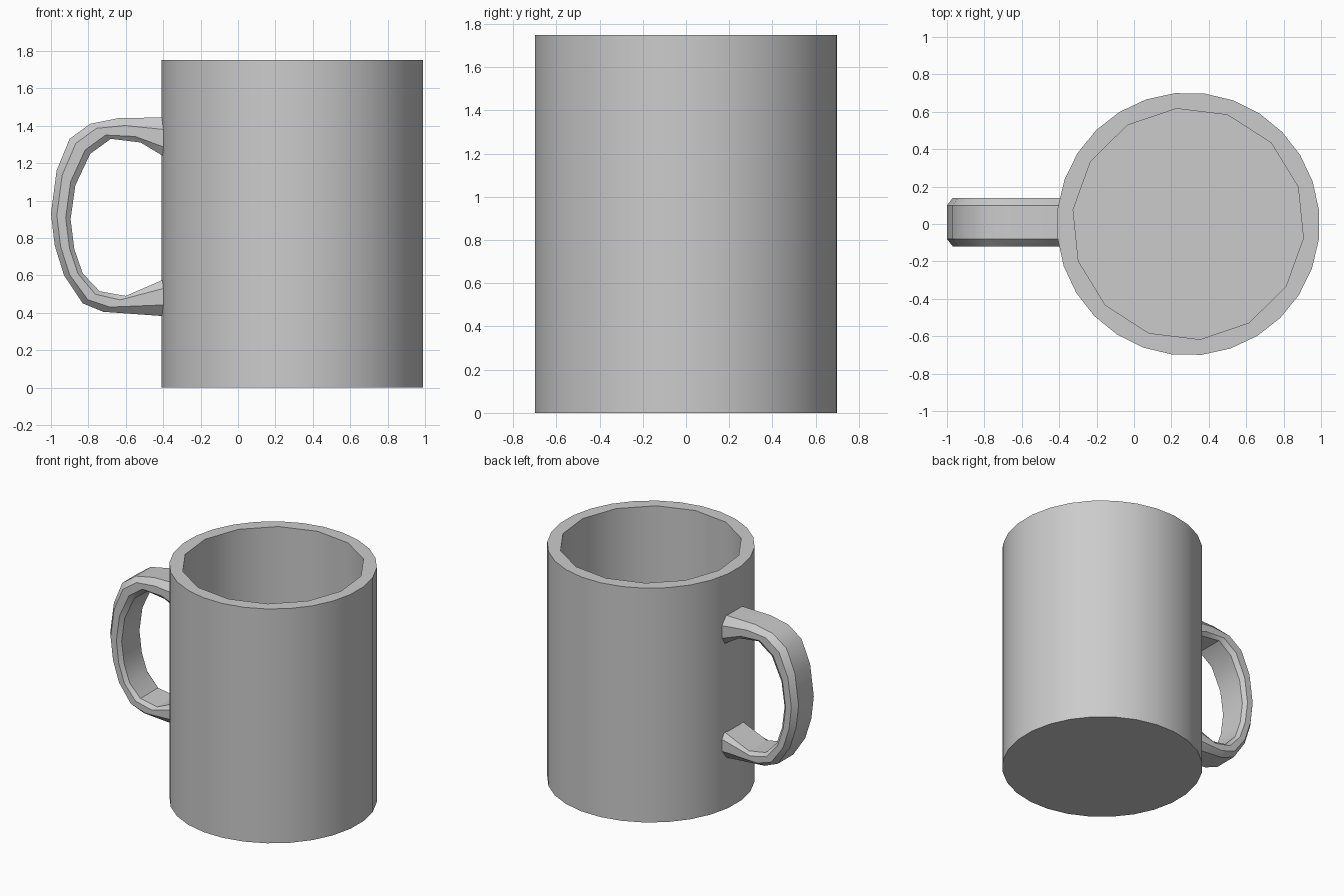
import bpy, bmesh, math
from mathutils import Vector

if "Cube" in bpy.data.objects:
    bpy.data.objects.remove(bpy.data.objects["Cube"])

grey = bpy.data.materials.new("plain_grey")
grey.use_nodes = True
grey.diffuse_color = (0.6, 0.6, 0.6, 1)
grey.node_tree.nodes["Principled BSDF"].inputs["Base Color"].default_value = (0.6, 0.6, 0.6, 1)


def finish(bm, name, angle):
    bmesh.ops.recalc_face_normals(bm, faces=bm.faces)
    mesh = bpy.data.meshes.new(name)
    bm.to_mesh(mesh)
    bm.free()
    mesh.materials.append(grey)
    obj = bpy.data.objects.new(name, mesh)
    bpy.context.collection.objects.link(obj)
    bpy.ops.object.select_all(action='DESELECT')
    obj.select_set(True)
    bpy.context.view_layer.objects.active = obj
    bpy.ops.object.shade_smooth_by_angle(angle=math.radians(angle))


def ring(bm, count, radius, z, turn):
    return [bm.verts.new((0.29 + radius * math.cos(turn + math.tau * i / count),
                          radius * math.sin(turn + math.tau * i / count), z))
            for i in range(count)]


def wall(bm, a, b):
    n = len(a)
    for i in range(n):
        j = (i + 1) % n
        bm.faces.new((a[i], a[j], b[j], b[i]))


# Cup body: fine outer wall, coarser inner wall, flat rim and floor
height, floor, sides = 1.75, 0.09, 14
turn = math.radians(-7)
bm = bmesh.new()
base = ring(bm, sides * 2, 0.703, 0, turn)
lip = ring(bm, sides * 2, 0.703, height, turn)
mouth = ring(bm, sides, 0.62, height, turn)
bottom = ring(bm, sides, 0.62, floor, turn)
wall(bm, base, lip)
wall(bm, mouth, bottom)
bm.faces.new(base)
bm.faces.new(bottom)
for i in range(sides):
    k = 2 * i
    j = (i + 1) % sides
    bm.faces.new((lip[k], lip[k + 1], lip[(k + 2) % len(lip)], mouth[j], mouth[i]))
finish(bm, "cup_body", 35)

# Handle: bevelled section swept between an outer and an inner outline (x, z)
outer = [(-.37, 1.445), (-.64, 1.44), (-.79, 1.41), (-.90, 1.33), (-.97, 1.16), (-1, .93),
         (-.98, .76), (-.93, .60), (-.83, .45), (-.72, .405), (-.37, .38)]
inner = [(-.37, 1.22), (-.52, 1.31), (-.68, 1.33), (-.79, 1.25), (-.87, 1.08), (-.895, .9),
         (-.875, .74), (-.83, .61), (-.74, .515), (-.60, .49), (-.37, .59)]
# Section points: distance across from outer to inner, and y offset
half = [(0, .09), (.3, .13), (.75, .13), (1, .105)]
section = half + [(t, -y) for t, y in reversed(half)]
bm = bmesh.new()
loops = []
for (ox, oz), (ix, iz) in zip(outer, inner):
    a, b = Vector((ox, 0.01, oz)), Vector((ix, 0.01, iz))
    loops.append([bm.verts.new(a.lerp(b, t) + Vector((0, y, 0))) for t, y in section])
for a, b in zip(loops, loops[1:]):
    wall(bm, a, b)
bm.faces.new(loops[0])
bm.faces.new(loops[-1])
finish(bm, "handle", 32)
